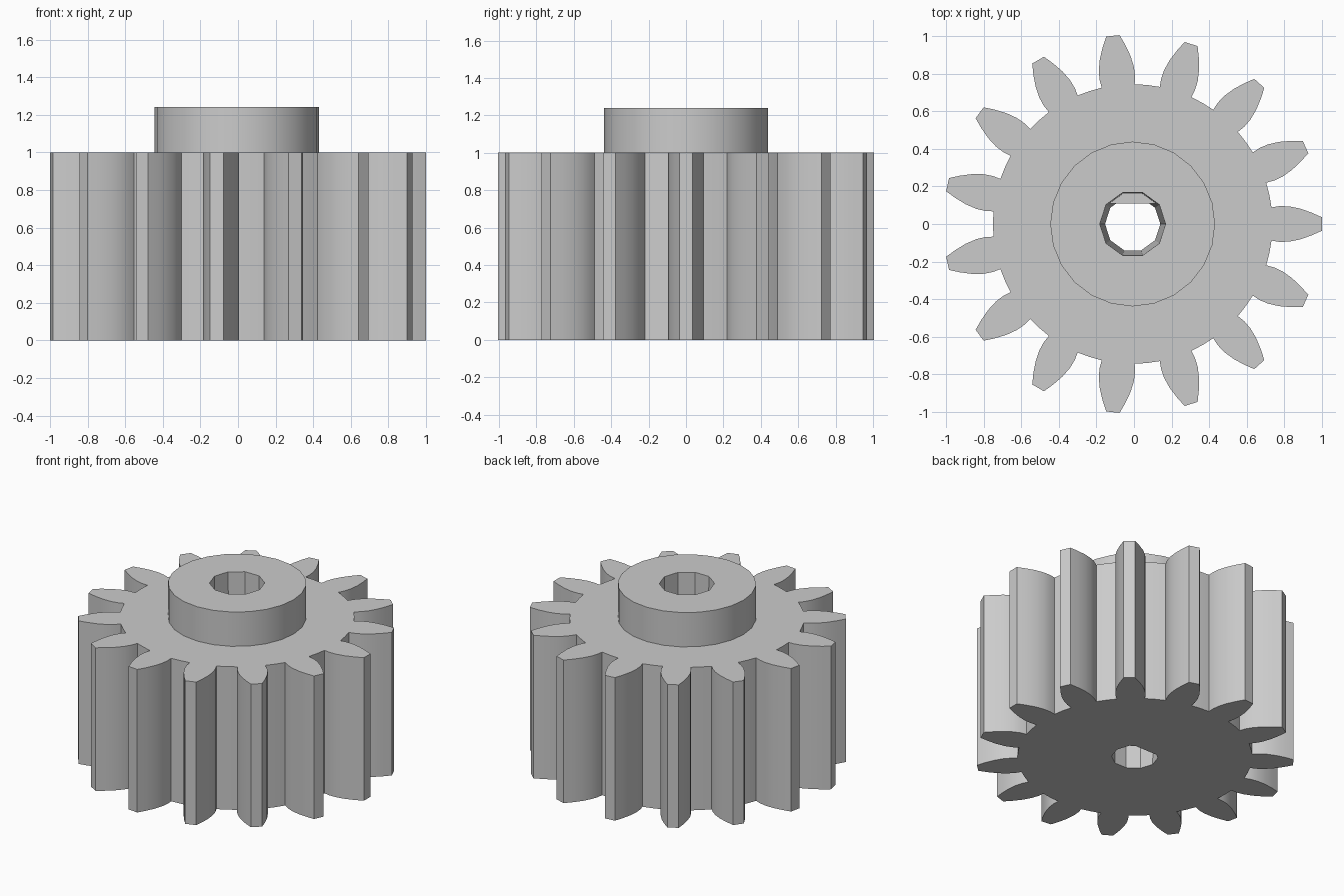
import bpy, bmesh, math
from mathutils import Vector, Matrix

if "Cube" in bpy.data.objects:
    bpy.data.objects.remove(bpy.data.objects["Cube"])

CX = -0.007          # shaft axis offset in x
TEETH = 15
GEAR_H, TOTAL_H = 1.0, 1.24

grey = bpy.data.materials.new("plain_grey")
grey.diffuse_color = (0.6, 0.6, 0.6, 1)
grey.use_nodes = True
grey.node_tree.nodes["Principled BSDF"].inputs["Base Color"].default_value = grey.diffuse_color


def add_object(name, bm):
    bmesh.ops.recalc_face_normals(bm, faces=bm.faces)
    mesh = bpy.data.meshes.new(name)
    bm.to_mesh(mesh)
    bm.free()
    mesh.materials.append(grey)
    obj = bpy.data.objects.new(name, mesh)
    obj.location.x = CX
    bpy.context.collection.objects.link(obj)
    return obj


def prism(name, outline, z0, z1):
    bm = bmesh.new()
    face = bm.faces.new([bm.verts.new((x, y, z0)) for x, y in outline])
    top = bmesh.ops.extrude_face_region(bm, geom=[face])["geom"]
    for v in top:
        if isinstance(v, bmesh.types.BMVert):
            v.co.z = z1
    return add_object(name, bm)


def bore_radius(z):
    return 0.147 + 0.028 * z / TOTAL_H


def bore_cutter(name, z0, z1, flat=None):
    """Tapered ten-sided plug, optionally with a flat on its back side."""
    bm = bmesh.new()
    bmesh.ops.create_cone(bm, cap_ends=True, segments=10, depth=z1 - z0,
                          radius1=bore_radius(z0), radius2=bore_radius(z1),
                          matrix=Matrix.Translation((0, 0, (z0 + z1) / 2))
                          @ Matrix.Rotation(math.radians(18 * 5), 4, "Z")
                          @ Matrix.Rotation(math.radians(18), 4, "Z").inverted())
    # put a corner of the plug exactly on the x axis
    corner = max(bm.verts, key=lambda v: v.co.x)
    turn = Matrix.Rotation(-math.atan2(corner.co.y, corner.co.x), 4, "Z")
    bmesh.ops.transform(bm, matrix=turn, verts=bm.verts)
    if flat is not None:
        geom = bm.verts[:] + bm.edges[:] + bm.faces[:]
        bmesh.ops.bisect_plane(bm, geom=geom, plane_co=(0, flat, 0),
                               plane_no=(0, 1, 0), clear_outer=True)
        bmesh.ops.holes_fill(bm, edges=[e for e in bm.edges if e.is_boundary])
    obj = add_object(name, bm)
    obj.hide_render = True
    return obj


def finish(obj, cutter):
    mod = obj.modifiers.new("bore", "BOOLEAN")
    mod.operation, mod.solver, mod.object = "DIFFERENCE", "EXACT", cutter
    bpy.context.view_layer.update()
    bpy.ops.object.select_all(action="DESELECT")
    obj.select_set(True)
    bpy.context.view_layer.objects.active = obj
    bpy.ops.object.modifier_apply(modifier="bore")
    bpy.data.objects.remove(cutter)
    bpy.ops.object.shade_smooth_by_angle(angle=math.radians(25))


# Toothed wheel: half-tooth profile as (radius, half width), mirrored and repeated
flank = [(0.738, 0.088), (0.78, 0.095), (0.83, 0.094), (0.89, 0.082),
         (0.95, 0.061), (1.006, 0.036)]
tooth = [(r, -w) for r, w in flank] + [(r, w) for r, w in reversed(flank)]
valley = Vector((0.743, 0))
outline = []
for i in range(TEETH):
    a = 2 * math.pi * i / TEETH
    rot = Matrix.Rotation(a, 2)
    outline += [rot @ Vector(p) for p in tooth]
    outline.append(Matrix.Rotation(a + math.pi / TEETH, 2) @ valley)
gear = prism("toothed_wheel", outline, 0, GEAR_H)
finish(gear, bore_cutter("wheel_bore", -0.1, GEAR_H + 0.1, flat=0.11))

# Hub collar on top
ring = [(0.438 * math.cos(math.tau * i / 24), 0.438 * math.sin(math.tau * i / 24))
        for i in range(24)]
hub = prism("hub_collar", ring, GEAR_H, TOTAL_H)
finish(hub, bore_cutter("hub_bore", GEAR_H - 0.1, TOTAL_H + 0.1))
